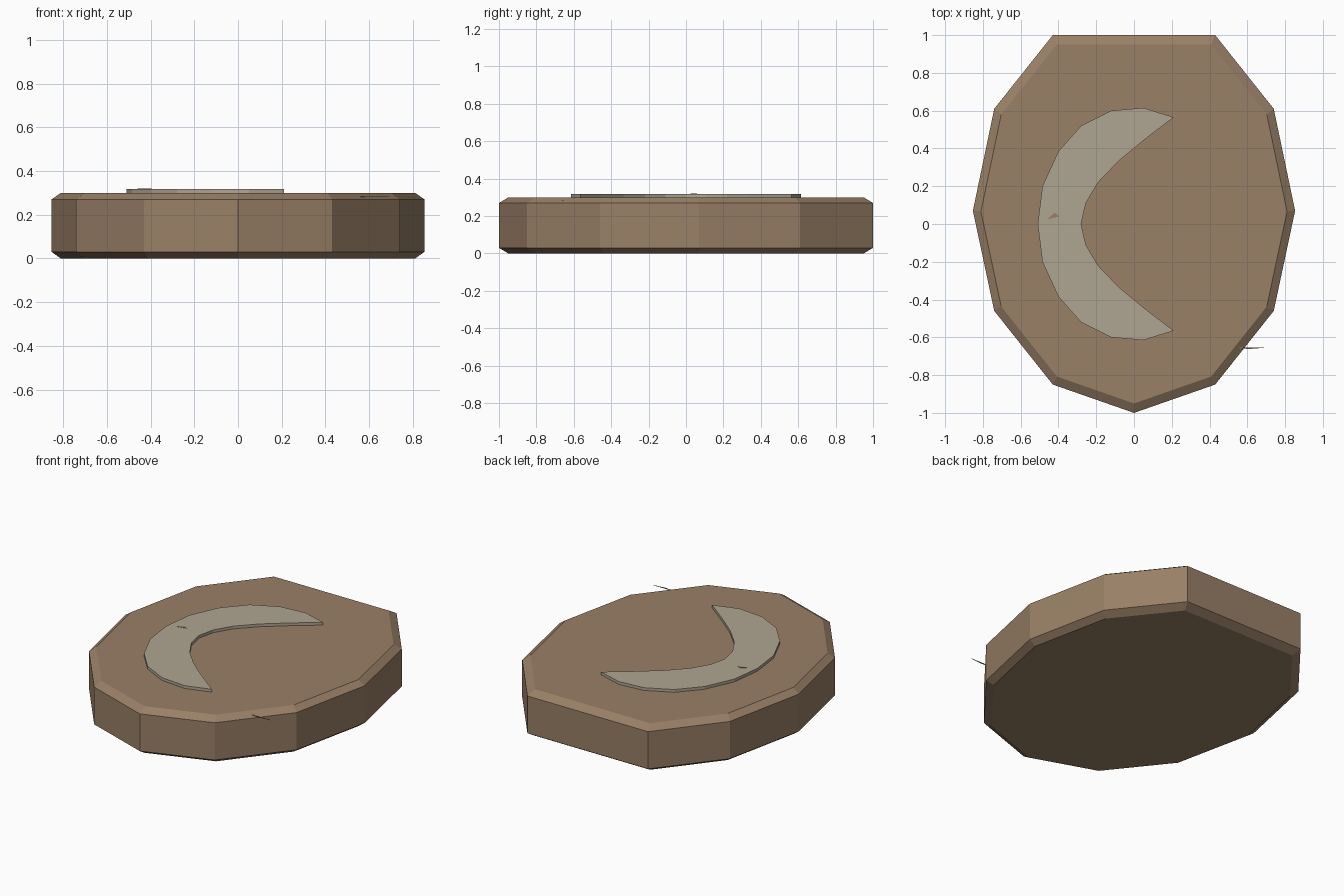
import bpy, bmesh

default = bpy.data.objects.get("Cube")
if default:
    bpy.data.objects.remove(default, do_unlink=True)


def material(name, color):
    mat = bpy.data.materials.new(name)
    mat.use_nodes = True
    mat.diffuse_color = (*color, 1)
    mat.node_tree.nodes["Principled BSDF"].inputs["Base Color"].default_value = (*color, 1)
    return mat


def stack(name, outline, layers, mat):
    """Loft an outline through (z, scale) layers and cap both ends."""
    bm = bmesh.new()
    rings = [[bm.verts.new((x * s, y * s, z)) for x, y in outline] for z, s in layers]
    n = len(outline)
    for low, high in zip(rings, rings[1:]):
        for i in range(n):
            j = (i + 1) % n
            bm.faces.new((low[i], low[j], high[j], high[i]))
    bm.faces.new(rings[0][::-1])
    bm.faces.new(rings[-1])
    bmesh.ops.recalc_face_normals(bm, faces=bm.faces)
    mesh = bpy.data.meshes.new(name)
    bm.to_mesh(mesh)
    bm.free()
    obj = bpy.data.objects.new(name, mesh)
    bpy.context.collection.objects.link(obj)
    mesh.materials.append(mat)
    return obj


wood = material("warm brown", (0.32, 0.215, 0.135))
stone = material("pale grey", (0.43, 0.38, 0.29))

# Tablet: mirrored polygon with chamfered rims
half = [(0.43, -0.85), (0.74, -0.46), (0.853, 0.07), (0.74, 0.61), (0.43, 1.0)]
outline = [(0, -1.0)] + half + [(-x, y) for x, y in reversed(half)]
stack("tablet", outline, [(0, 0.95), (0.03, 1), (0.27, 1), (0.3, 0.95)], wood)

# Crescent inlay: outer arc then inner arc, mirrored front to back
outer = [(0.05, 0.615), (-0.12, 0.6), (-0.28, 0.52), (-0.4, 0.385), (-0.485, 0.2)]
inner = [(-0.255, 0.11), (-0.19, 0.22), (-0.08, 0.335), (0.06, 0.45)]
flip = lambda pts: [(x, -y) for x, y in reversed(pts)]
crescent = ([(0.21, 0.565)] + outer + [(-0.51, 0)] + flip(outer) + [(0.21, -0.565)]
            + flip(inner[::-1])[::-1][::-1] + [])
crescent = ([(0.21, 0.565)] + outer + [(-0.51, 0)] + flip(outer) + [(0.21, -0.565)]
            + flip(inner) + [(-0.28, 0)] + inner)
stack("crescent", crescent, [(0.29, 1), (0.318, 1)], stone)

# Small chips: a fleck on the crescent and a splinter on the rim
stack("fleck", [(-0.46, 0.025), (-0.395, 0.04), (-0.42, 0.06)], [(0.315, 1), (0.32, 1)], wood)
stack("splinter", [(0.53, -0.655), (0.61, -0.662), (0.69, -0.655)], [(0.281, 1), (0.284, 1)], wood)
